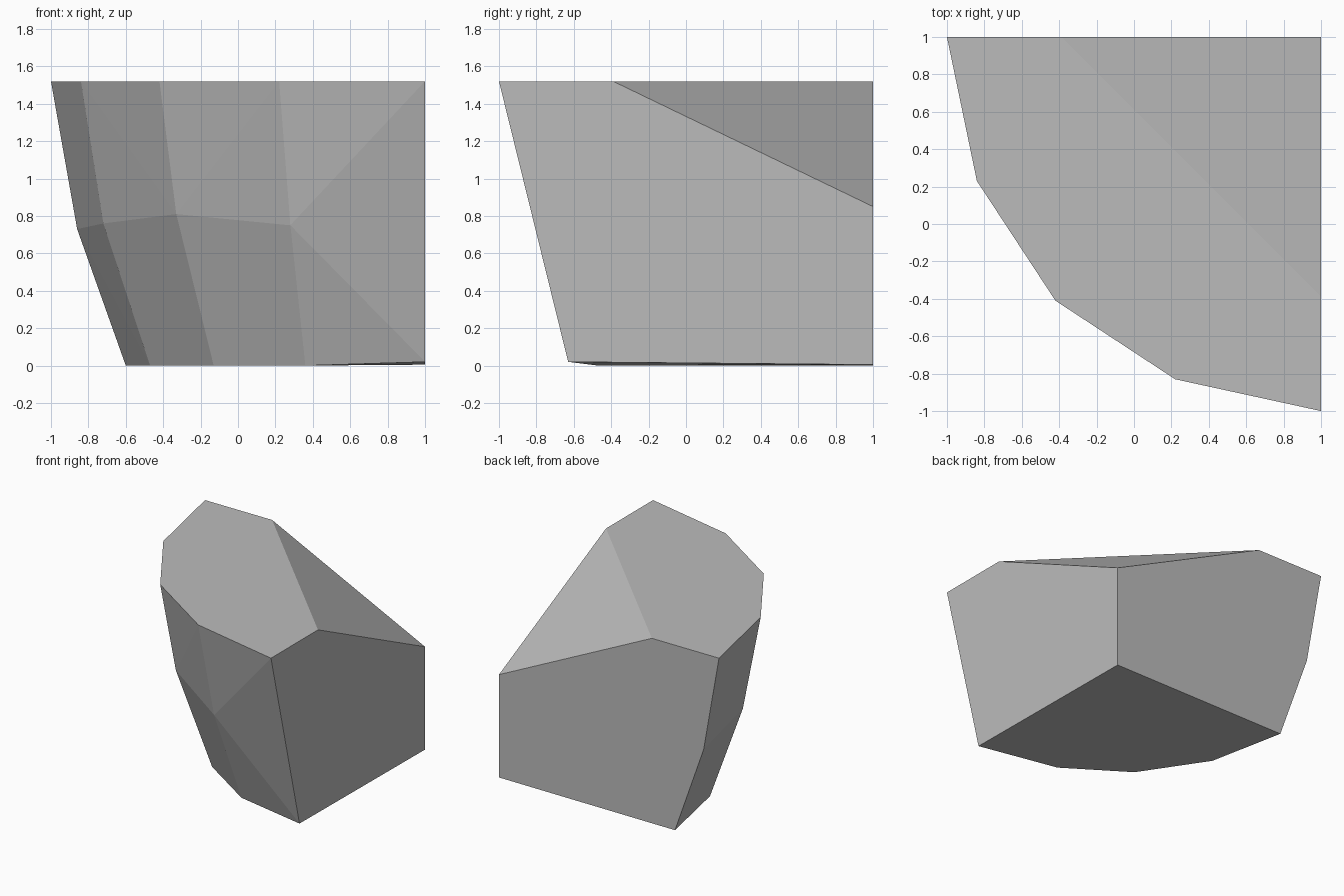
import bpy
import bmesh
from mathutils import Vector

cube = bpy.data.objects.get("Cube")
if cube:
    bpy.data.objects.remove(cube, do_unlink=True)

TOP = 1.52

# Rings of the faceted curved side, from the back wall round to the side wall
top_rim = [(-1, 1), (-0.84, 0.23), (-0.42, -0.41), (0.22, -0.83), (1, -1)]
waist = [(-0.86, 1, 0.73), (-0.72, 0.29, 0.76), (-0.33, -0.335, 0.81), (0.28, -0.71, 0.75)]
foot = [(-0.6, 1, 0), (-0.47, 0.36, 0), (-0.13, -0.15, 0), (0.36, -0.47, 0), (1, -0.63, 0.02)]

# Sloped cut that takes off the top of the square corner
corner_cut = [(1, -0.39, TOP), (-0.39, 1, TOP), (1, 1, 0.85)]
corner_foot = [(1, 1, 0.005)]

points = [(x, y, TOP) for x, y in top_rim] + waist + foot + corner_cut + corner_foot

# The rock is convex, so its facets are the hull of the rings
bm = bmesh.new()
for p in points:
    bm.verts.new(Vector(p))
bmesh.ops.convex_hull(bm, input=bm.verts[:])
bmesh.ops.dissolve_limit(bm, angle_limit=0.005, verts=bm.verts[:], edges=bm.edges[:])
bmesh.ops.recalc_face_normals(bm, faces=bm.faces[:])

mesh = bpy.data.meshes.new("corner_rock")
bm.to_mesh(mesh)
bm.free()
rock = bpy.data.objects.new("corner_rock", mesh)
bpy.context.collection.objects.link(rock)

# Plain stone colour
stone = bpy.data.materials.new("stone_grey")
stone.use_nodes = True
colour = (0.5, 0.5, 0.5, 1)
stone.diffuse_color = colour
stone.node_tree.nodes["Principled BSDF"].inputs["Base Color"].default_value = colour
mesh.materials.append(stone)
